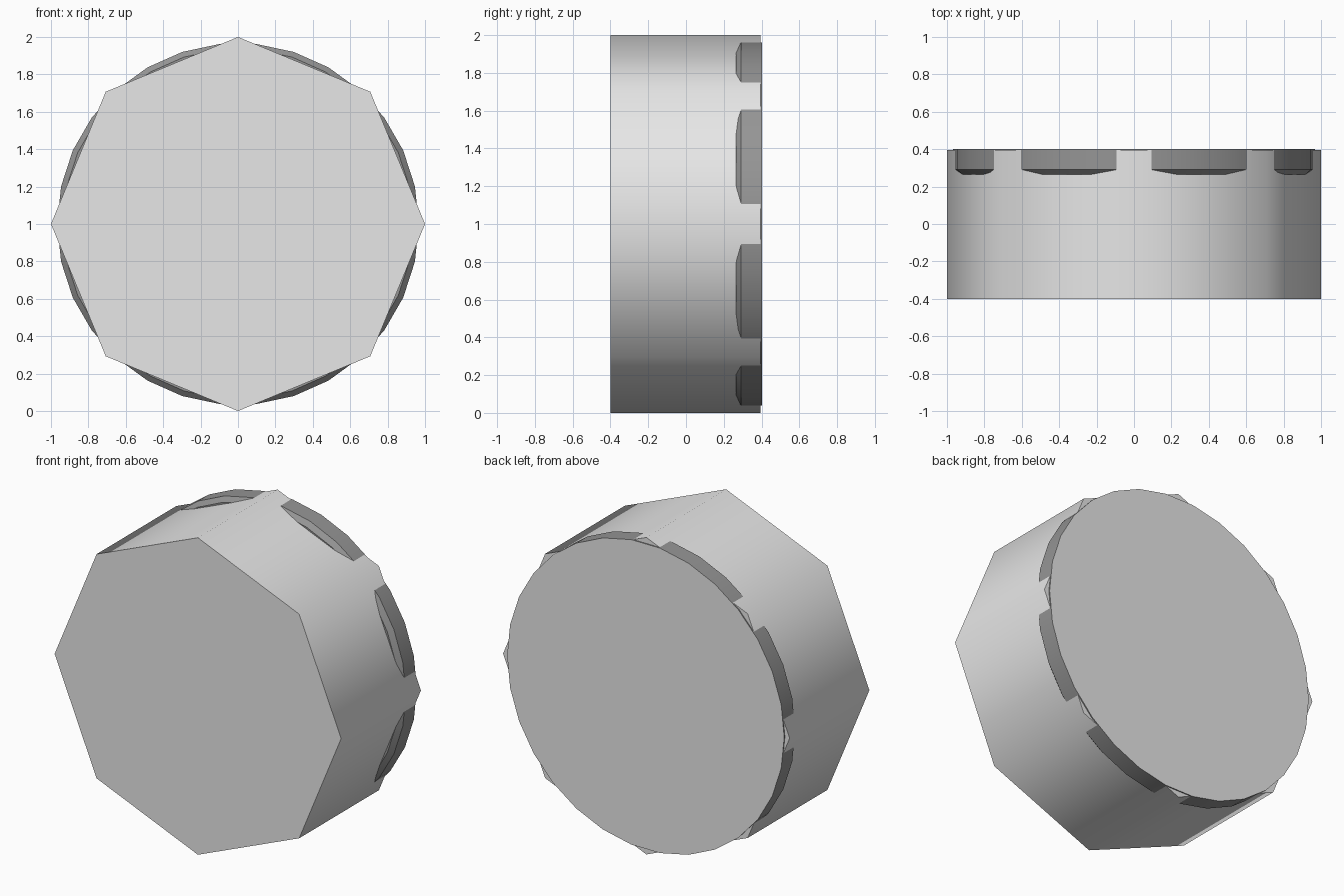
import bpy
import bmesh
import math

cube = bpy.data.objects.get("Cube")
if cube:
    bpy.data.objects.remove(cube, do_unlink=True)


def make_material(name, value):
    mat = bpy.data.materials.new(name)
    mat.use_nodes = True
    colour = (value, value, value, 1)
    mat.diffuse_color = colour
    mat.node_tree.nodes["Principled BSDF"].inputs["Base Color"].default_value = colour
    return mat


light_grey = make_material("light_grey", 0.8)
dark_grey = make_material("dark_grey", 0.3)


def lathe_prism(name, sides, profile, materials, smooth_angle):
    """Capped stack of regular polygons along y; profile holds (radius, y)."""
    bm = bmesh.new()
    rings = []
    for radius, y in profile:
        angles = [math.tau * i / sides for i in range(sides)]
        rings.append([bm.verts.new((radius * math.cos(a), y, 1 + radius * math.sin(a)))
                      for a in angles])
    for low, high in zip(rings, rings[1:]):
        for i in range(sides):
            j = (i + 1) % sides
            bm.faces.new((low[i], low[j], high[j], high[i]))
    bm.faces.new(rings[0])
    bm.faces.new(rings[-1])
    bmesh.ops.recalc_face_normals(bm, faces=bm.faces[:])
    # The flat back cap takes the last material
    for face in bm.faces:
        if face.normal.y > 0.9:
            face.material_index = len(materials) - 1
    mesh = bpy.data.meshes.new(name)
    bm.to_mesh(mesh)
    bm.free()
    for mat in materials:
        mesh.materials.append(mat)
    obj = bpy.data.objects.new(name, mesh)
    bpy.context.collection.objects.link(obj)
    bpy.ops.object.select_all(action='DESELECT')
    obj.select_set(True)
    bpy.context.view_layer.objects.active = obj
    bpy.ops.object.shade_smooth_by_angle(angle=math.radians(smooth_angle))
    return obj


# Octagonal body with softly shaded sides
lathe_prism("octagonal_body", 8, [(1, -0.4), (1, 0.395)], [light_grey], 60)

# Round back plate with a chamfered front edge, showing through the flat sides
lathe_prism("back_plate", 30, [(0.938, 0.265), (0.967, 0.292), (0.967, 0.402)],
            [dark_grey, light_grey], 30)
